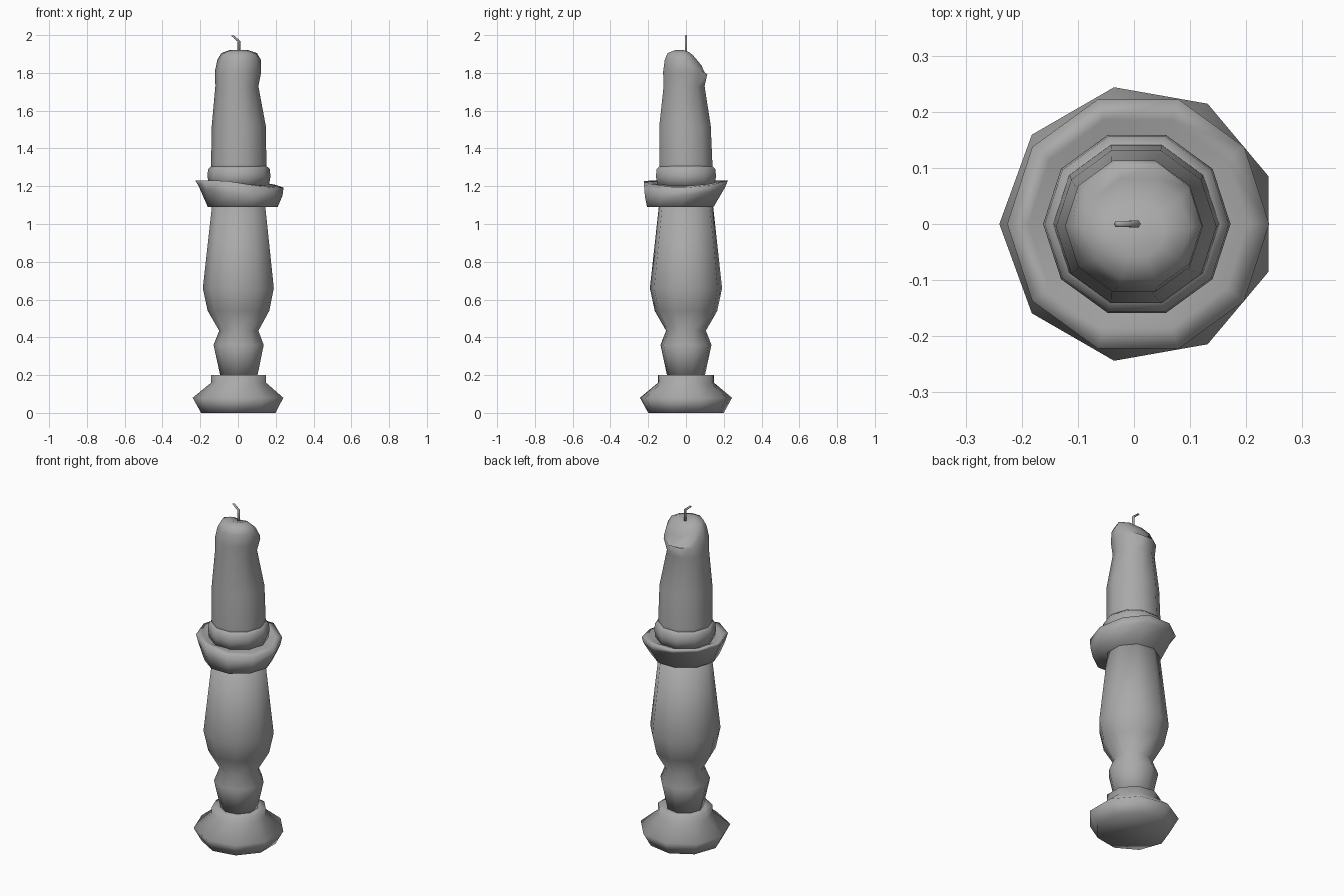
import bpy, bmesh
from math import cos, sin, radians, tau

cube = bpy.data.objects.get("Cube")
if cube:
    bpy.data.objects.remove(cube)

gray = bpy.data.materials.new("plain_gray")
gray.use_nodes = True
GRAY = (0.4, 0.4, 0.4, 1)
gray.diffuse_color = GRAY
gray.node_tree.nodes["Principled BSDF"].inputs["Base Color"].default_value = GRAY


def loft(name, rings, sides, start=0.0, height=None):
    """Skin rings (z, radius, centre x, centre y); height(i, angle, y) offsets z."""
    bm = bmesh.new()
    loops = []
    for i, (z, r, cx, cy) in enumerate(rings):
        loop = []
        for k in range(sides):
            a = start + tau * k / sides
            y = cy + r * sin(a)
            dz = height(i, a, y) if height else 0
            loop.append(bm.verts.new((cx + r * cos(a), y, z + dz)))
        loops.append(loop)
    for low, high in zip(loops, loops[1:]):
        for k in range(sides):
            n = (k + 1) % sides
            bm.faces.new((low[k], low[n], high[n], high[k]))
    bm.faces.new(loops[0][::-1])
    bm.faces.new(loops[-1])
    mesh = bpy.data.meshes.new(name)
    for f in bm.faces:
        f.smooth = True
    bm.to_mesh(mesh)
    bm.free()
    mesh.materials.append(gray)
    obj = bpy.data.objects.new(name, mesh)
    bpy.context.collection.objects.link(obj)
    return obj


def turned(profile, cx=0.0075):
    return [(z, r, cx, 0) for z, r in profile]


# Nine-sided foot and baluster stem
half_turn = radians(180)
loft("foot", turned([(0, 0.203), (0.08, 0.2475), (0.16, 0.15),
                     (0.2, 0.15), (0.2, 0.1)]), 9, half_turn)
loft("stem", turned([(0.19, 0.1), (0.36, 0.137), (0.435, 0.107), (0.54, 0.168),
                     (0.66, 0.194), (1.12, 0.143)]), 9, half_turn)


# Drip dish: rim dips on its left side, sagging wall below
def sag(i, a, y):
    dip = max(0, cos(a + radians(20)))
    return {1: -0.035 * cos(a + radians(45)), 2: -0.04 * dip, 3: -0.025 * dip}.get(i, 0)


loft("drip_dish", [(1.09, 0.185, 0.025, -0.03), (1.175, 0.222, 0.014, -0.006),
                   (1.23, 0.2335, 0.0075, 0), (1.225, 0.195, 0.0075, 0),
                   (1.205, 0.15, 0.005, 0)], 10, 0, sag)

# Melted collar round the candle foot
loft("wax_collar", [(1.2, 0.158, 0.005, 0), (1.25, 0.167, 0.005, 0),
                    (1.29, 0.164, 0.005, 0), (1.31, 0.142, 0.005, 0)], 10)


# Candle: crown slopes down towards the back
def slope(i, a, y):
    return -1.05 * max(0, y - 0.005) if i >= 4 else 0


loft("candle", [(1.25, 0.15, 0.004, 0), (1.32, 0.147, 0.004, 0),
                (1.52, 0.143, 0.004, -0.005), (1.73, 0.114, -0.006, -0.01),
                (1.805, 0.123, 0, -0.004), (1.87, 0.115, 0.006, -0.003),
                (1.905, 0.094, 0.006, -0.008), (1.92, 0.05, 0.006, -0.01)],
     10, 0, lambda i, a, y: slope(i, a, y) * (0.1 if i == 4 else 0.8))

# Bent wick
loft("wick", [(1.89, 0.007, 0.005, 0), (1.968, 0.007, 0.005, 0),
              (1.998, 0.006, -0.03, 0)], 6, 0,
     lambda i, a, y: 0.002 * cos(a) if i else 0)
